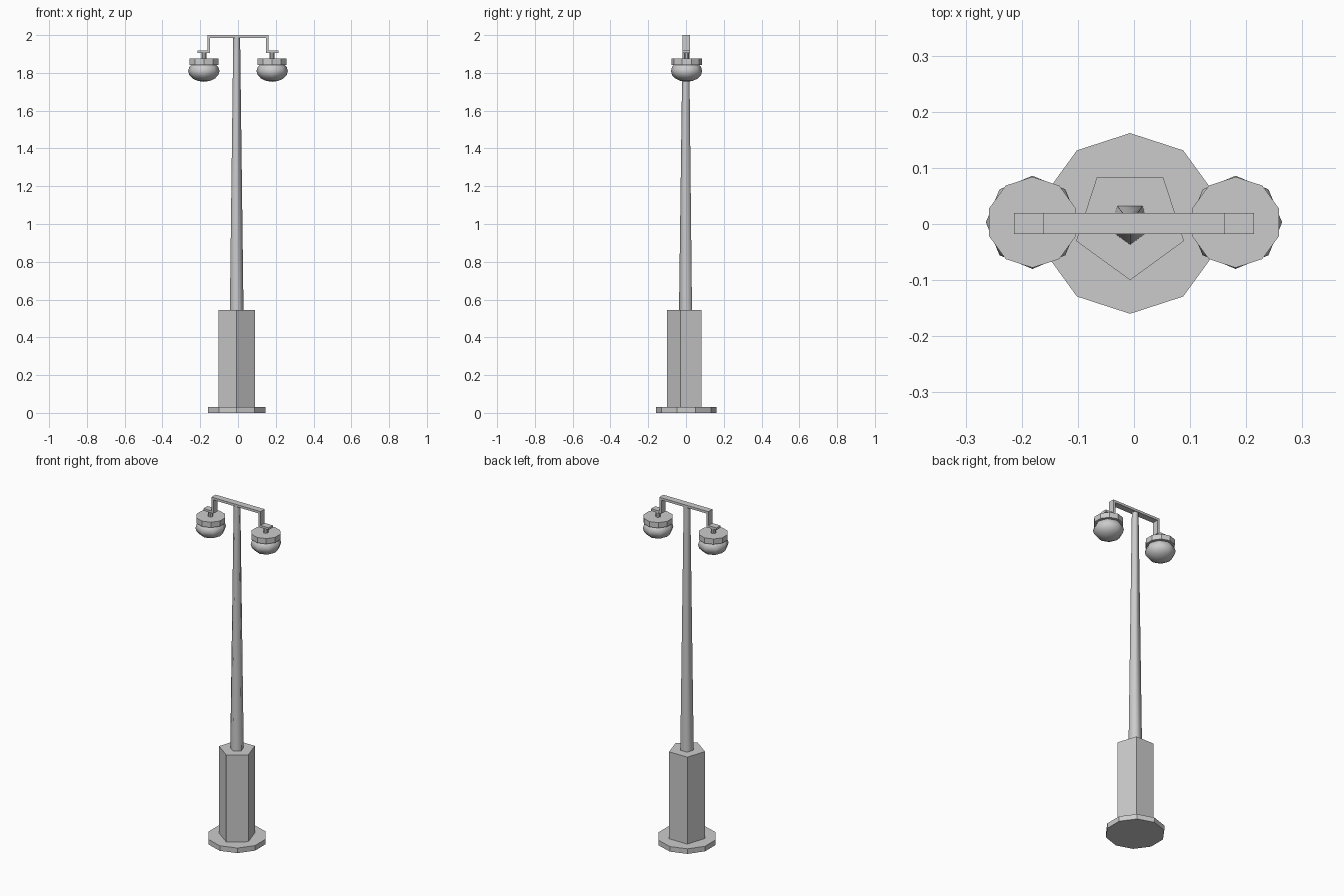
import bpy, bmesh
from math import cos, sin, pi

if "Cube" in bpy.data.objects:
    bpy.data.objects.remove(bpy.data.objects["Cube"])


def finish(name, bm, smooth=False):
    bmesh.ops.recalc_face_normals(bm, faces=bm.faces)
    for f in bm.faces:
        f.smooth = smooth and len(f.verts) <= 4
    mesh = bpy.data.meshes.new(name)
    bm.to_mesh(mesh)
    bm.free()
    obj = bpy.data.objects.new(name, mesh)
    bpy.context.collection.objects.link(obj)
    return obj


def prism(name, sides, r0, r1, z0, z1, x=0.0, y=0.0, smooth=False):
    """Tapered prism with one corner pointing to the front (-y)."""
    bm = bmesh.new()
    rings = []
    for r, z in ((r0, z0), (r1, z1)):
        angles = [-pi / 2 + 2 * pi * i / sides for i in range(sides)]
        rings.append([bm.verts.new((x + r * cos(a), y + r * sin(a), z)) for a in angles])
    low, top = rings
    for i in range(sides):
        j = (i + 1) % sides
        bm.faces.new((low[i], low[j], top[j], top[i]))
    bm.faces.new(low[::-1])
    bm.faces.new(top)
    return finish(name, bm, smooth)


# foot plate, pedestal and tapered pole
CX = -0.007
prism("base_plate", 10, 0.161, 0.161, 0.0, 0.03, CX, 0.001)
prism("pedestal", 5, 0.101, 0.101, 0.03, 0.545, CX, 0.001)
prism("pole", 5, 0.038, 0.019, 0.545, 1.99, CX, 0.001, smooth=True)

# cross arm: bent flat bar, outline in x/z, extruded along y
half = [(0.148, 1.986), (0.148, 1.905), (0.214, 1.905), (0.214, 1.918),
        (0.161, 1.918), (0.161, 2.0)]
outline = half + [(-x, z) for x, z in reversed(half)]
bm = bmesh.new()
face = bm.faces.new([bm.verts.new((x, -0.018, z)) for x, z in outline])
ext = bmesh.ops.extrude_face_region(bm, geom=[face])
bmesh.ops.translate(bm, vec=(0, 0.038, 0),
                    verts=[v for v in ext["geom"] if isinstance(v, bmesh.types.BMVert)])
finish("cross_arm", bm)

# hanging lamps
for side, sx in (("left", -1), ("right", 1)):
    lx, ly = sx * 0.181, 0.003
    prism(side + "_lamp_stem", 10, 0.014, 0.014, 1.87, 1.91, lx, ly)
    prism(side + "_lamp_cap", 10, 0.081, 0.081, 1.843, 1.875, lx, ly)
    bm = bmesh.new()
    bmesh.ops.create_uvsphere(bm, u_segments=8, v_segments=8, radius=1)
    globe = finish(side + "_lamp_globe", bm, smooth=True)
    globe.scale = (0.083, 0.083, 0.057)
    globe.location = (lx, ly, 1.81)
